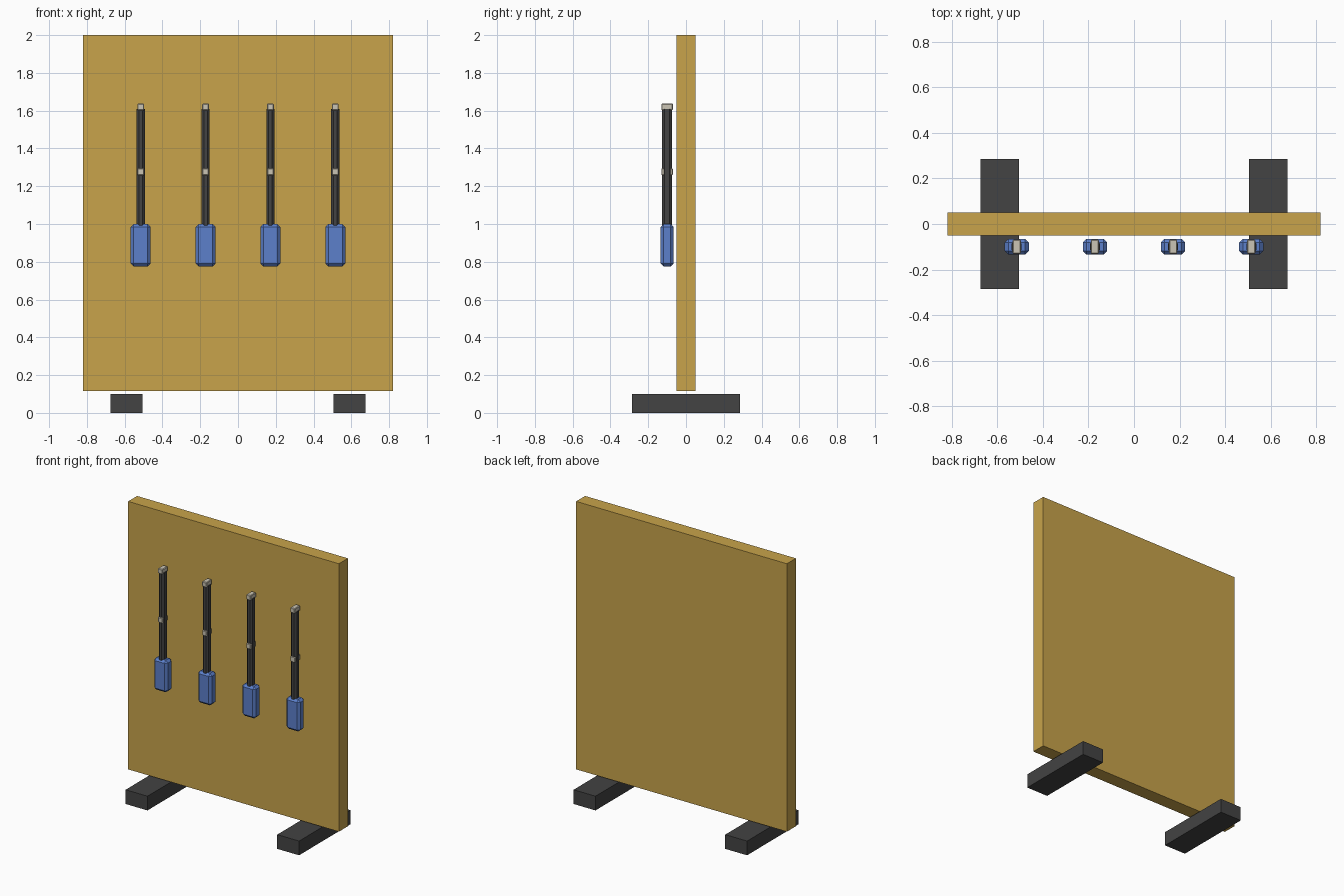
import bpy, bmesh

if "Cube" in bpy.data.objects:
    bpy.data.objects.remove(bpy.data.objects["Cube"])


def material(name, r, g, b):
    m = bpy.data.materials.new(name)
    m.diffuse_color = (r, g, b, 1)
    m.use_nodes = True
    m.node_tree.nodes["Principled BSDF"].inputs["Base Color"].default_value = m.diffuse_color
    return m


WOOD = material("ochre board", 0.58, 0.37, 0.07)
DARK = material("charcoal", 0.056, 0.056, 0.056)
BLUE = material("blue", 0.107, 0.216, 0.60)
PALE = material("pale grey beige", 0.60, 0.56, 0.46)


def box(name, lo, hi, mat, chamfer=0.0, upright_only=False):
    """Box between two corners, optionally with chamfered edges."""
    bm = bmesh.new()
    bmesh.ops.create_cube(bm, size=1)
    for v in bm.verts:
        v.co = [(a + b) / 2 + c * (b - a) for a, b, c in zip(lo, hi, v.co)]
    if chamfer:
        edges = [e for e in bm.edges if not upright_only
                 or abs(e.verts[0].co.z - e.verts[1].co.z) > 1e-4]
        bmesh.ops.bevel(bm, geom=edges, offset=chamfer, segments=1,
                        affect='EDGES')
    me = bpy.data.meshes.new(name)
    bm.to_mesh(me)
    bm.free()
    me.materials.append(mat)
    ob = bpy.data.objects.new(name, me)
    bpy.context.collection.objects.link(ob)
    return ob


# Upright board and its two feet
box("board", (-0.82, -0.05, 0.115), (0.82, 0.05, 2.0), WOOD)
for s, side in ((-1, "left"), (1, "right")):
    box(f"foot_{side}", (s * 0.59 - 0.085, -0.285, 0), (s * 0.59 + 0.085, 0.285, 0.1), DARK)


# Row of four hanging tools
def part(name, x, hx, hy, z0, z1, mat, **kw):
    y = -0.1
    box(name, (x - hx, y - hy, z0), (x + hx, y + hy, z1), mat, **kw)


for i in range(4):
    x = (i - 1.5) * 0.3435
    n = i + 1
    part(f"handle_{n}", x, 0.053, 0.035, 0.775, 1.0, BLUE, chamfer=0.016)
    part(f"shaft_{n}", x, 0.022, 0.026, 0.99, 1.61, DARK, chamfer=0.013, upright_only=True)
    part(f"collar_{n}", x, 0.018, 0.030, 1.257, 1.295, PALE, chamfer=0.004)
    part(f"tip_{n}", x, 0.018, 0.031, 1.602, 1.637, PALE, chamfer=0.004)
